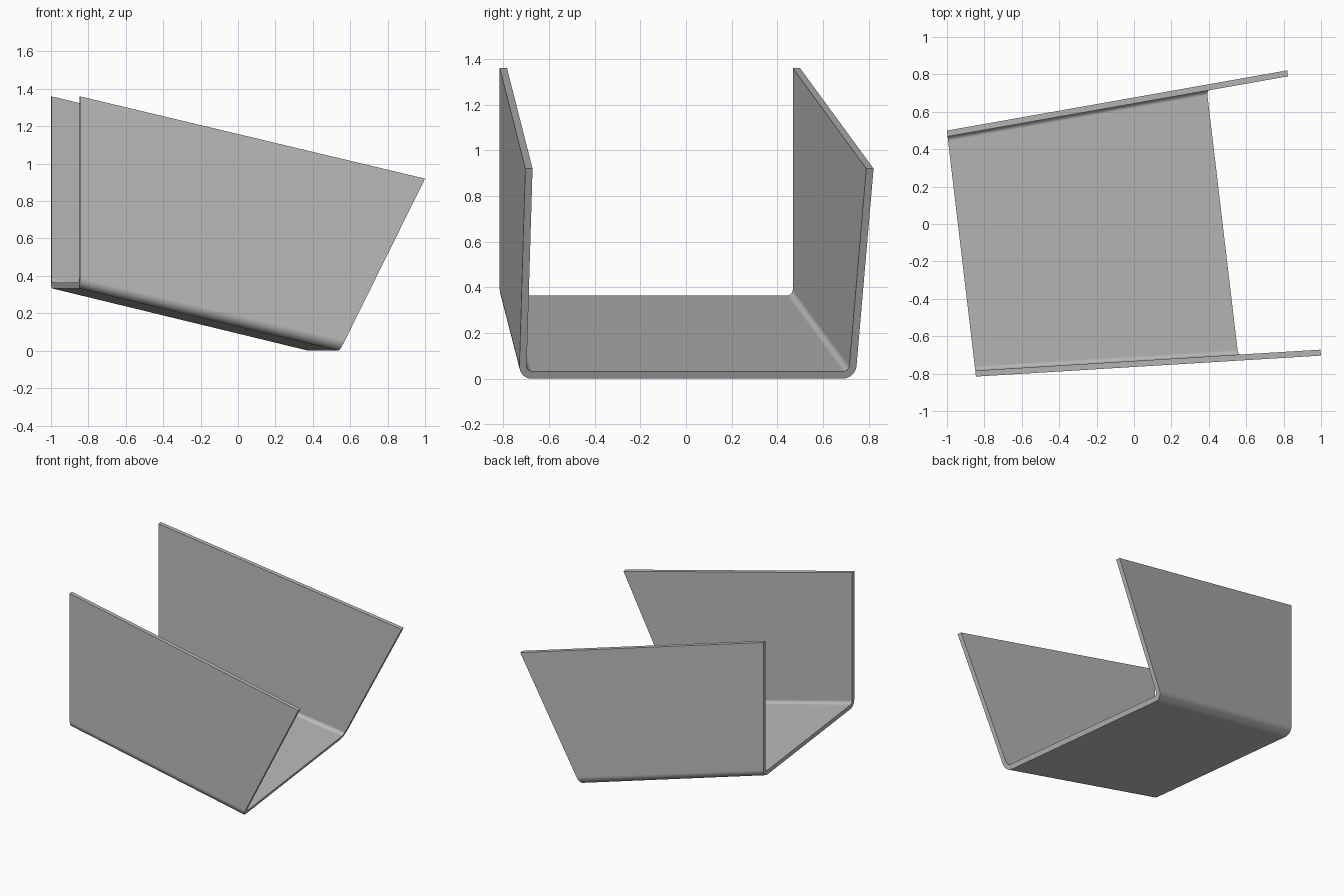
import bpy, bmesh
from math import sin, cos, pi, radians
from mathutils import Matrix, Vector

cube = bpy.data.objects.get("Cube")
if cube:
    bpy.data.objects.remove(cube, do_unlink=True)

THICK, R_OUT, R_IN, STEPS = 0.032, 0.056, 0.025, 8
TURN = Matrix.Rotation(radians(6.75), 4, 'Z')

mat = bpy.data.materials.new("plain grey")
mat.use_nodes = True
grey = (0.5, 0.5, 0.5, 1)
mat.diffuse_color = grey
mat.node_tree.nodes["Principled BSDF"].inputs["Base Color"].default_value = grey


def half_profile(floor, top, inset, radius):
    """Wall top down round the bend: (distance in from wall, height)."""
    pts = [(inset, top)]
    for i in range(STEPS + 1):
        a = pi / 2 * i / STEPS
        pts.append((inset + radius * (1 - cos(a)), floor + inset + radius * (1 - sin(a))))
    return pts


def section(bm, start, lean, floor, top, inset, radius):
    """U-shaped row of vertices; the walls spread apart along the length."""
    pts = half_profile(floor, top, inset, radius)
    row = [(-1, p) for p in pts] + [(1, p) for p in reversed(pts)]
    verts = []
    for side, (inward, z) in row:
        along = start + lean * z
        half = 0.662 + 0.0573 * (along + 0.937) - inward
        verts.append(bm.verts.new(TURN @ Vector((along, side * half - 0.0485, z))))
    return verts


# Channel: outer and inner skins between an upright end and a leaning end
bm = bmesh.new()
high_end = dict(start=-0.935, lean=0, floor=0.333, top=1.36)
low_end = dict(start=0.455, lean=0.495, floor=0, top=0.92)
skins = ((0, R_OUT), (THICK, R_IN))
ring = [section(bm, **high_end, inset=skins[0][0], radius=skins[0][1]),
        section(bm, **low_end, inset=skins[0][0], radius=skins[0][1]),
        section(bm, **low_end, inset=skins[1][0], radius=skins[1][1]),
        section(bm, **high_end, inset=skins[1][0], radius=skins[1][1])]
for k in range(4):
    a, b = ring[k], ring[(k + 1) % 4]
    for i in range(len(a) - 1):
        bm.faces.new((a[i], a[i + 1], b[i + 1], b[i]))
# Top edges of the two walls
for i in (0, -1):
    bm.faces.new([row[i] for row in ring])
bmesh.ops.recalc_face_normals(bm, faces=bm.faces)

mesh = bpy.data.meshes.new("bent_channel")
bm.to_mesh(mesh)
bm.free()
mesh.materials.append(mat)
channel = bpy.data.objects.new("bent_channel", mesh)
bpy.context.collection.objects.link(channel)

# Smooth bends, flat panels, sharp rims
bpy.ops.object.select_all(action='DESELECT')
channel.select_set(True)
bpy.context.view_layer.objects.active = channel
bpy.ops.object.shade_smooth_by_angle(angle=radians(30))
weighted = channel.modifiers.new("flat_panels", 'WEIGHTED_NORMAL')
weighted.keep_sharp = True
